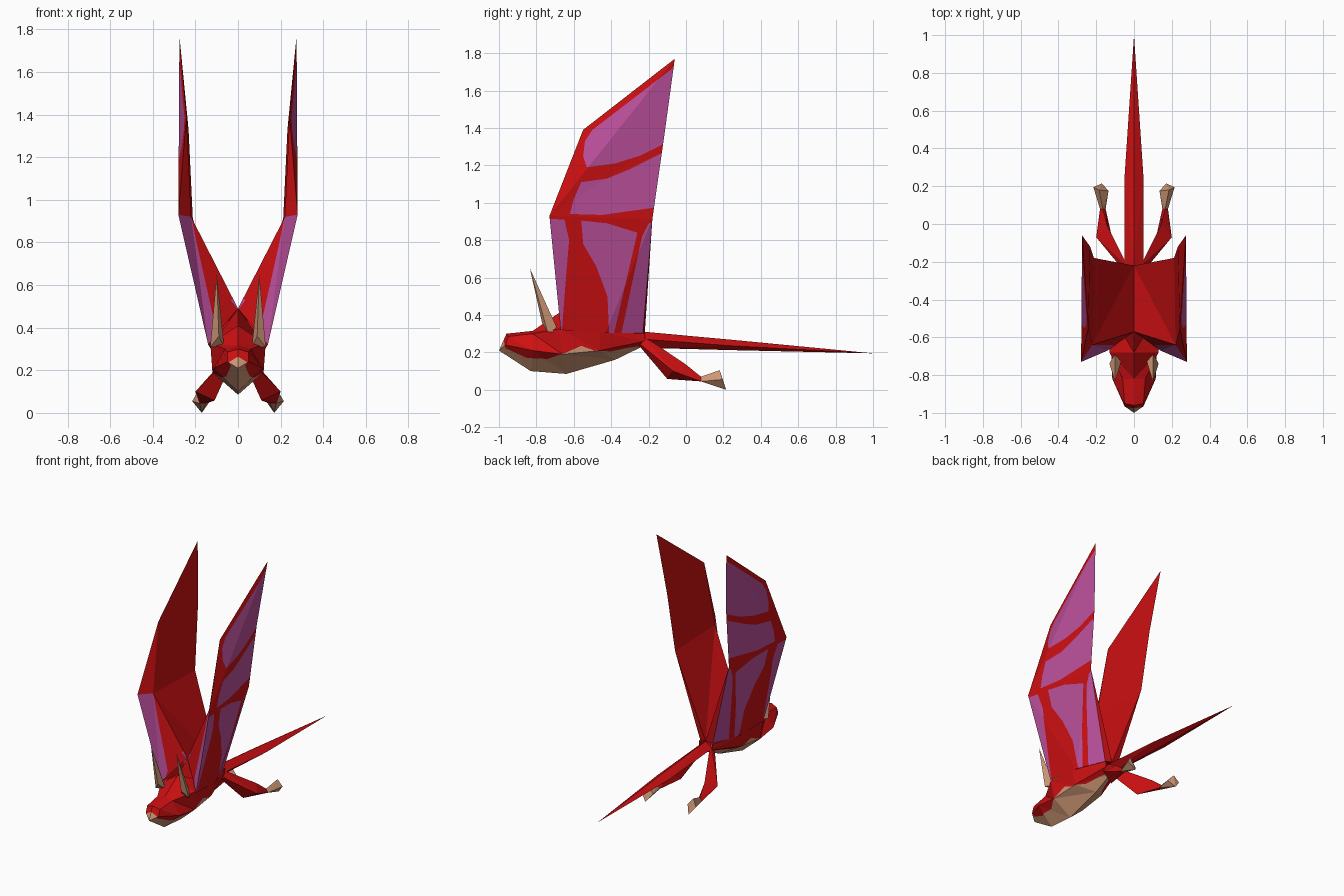
import bpy, bmesh
from mathutils import Vector as V
from mathutils.geometry import delaunay_2d_cdt, barycentric_transform, intersect_point_tri_2d

if "Cube" in bpy.data.objects:
    bpy.data.objects.remove(bpy.data.objects["Cube"])


def material(name, rgb):
    m = bpy.data.materials.new(name)
    m.diffuse_color = (*rgb, 1)
    m.use_nodes = True
    m.node_tree.nodes["Principled BSDF"].inputs["Base Color"].default_value = m.diffuse_color
    return m


RED = material("red scales", (0.61, 0.005, 0.006))
PINK = material("pink membrane", (0.50, 0.08, 0.33))
TAN = material("tan horn and belly", (0.62, 0.31, 0.18))


def finish(bm, name, mats):
    me = bpy.data.meshes.new(name)
    bm.to_mesh(me)
    bm.free()
    for m in mats:
        me.materials.append(m)
    ob = bpy.data.objects.new(name, me)
    bpy.context.collection.objects.link(ob)
    return ob


def inside(p, poly):
    hit = False
    for a, b in zip(poly, poly[1:] + poly[:1]):
        if (a[1] > p.y) != (b[1] > p.y):
            if p.x < a[0] + (p.y - a[1]) * (b[0] - a[0]) / (b[1] - a[1]):
                hit = not hit
    return hit


def skin(bm, tris, axes, hint, paint=()):
    """Add facets to both sides of x = 0, cut along the painted outlines."""
    flat = lambda p: V((p[axes[0]], p[axes[1]]))
    loops = [[flat(p) for p in t] for t in tris] + [[V(p) for p in poly] for poly in paint]
    pts, edges = [], []
    for lp in loops:
        n = len(pts)
        pts += lp
        edges += [(n + i, n + (i + 1) % len(lp)) for i in range(len(lp))]
    out, _, faces = delaunay_2d_cdt(pts, edges, [], 0, 1e-5)[:3]
    for f in faces:
        c = sum((out[i] for i in f), V((0, 0))) / len(f)
        for t in tris:
            t2 = [flat(p) for p in t]
            if not intersect_point_tri_2d(c, *t2):
                continue
            q = [barycentric_transform(out[i].to_3d(), *[p.to_3d() for p in t2],
                                       *[V(p) for p in t]) for i in f]
            if (q[1] - q[0]).cross(q[2] - q[0]).dot(V(hint)) < 0:
                q.reverse()
            mat = int(any(inside(c, poly) for poly in paint))
            bm.faces.new([bm.verts.new(p) for p in q]).material_index = mat
            flip = [bm.verts.new((-p.x, p.y, p.z)) for p in reversed(q)]
            bm.faces.new(flip).material_index = mat
            break


def hull(name, pts, mat):
    bm = bmesh.new()
    for p in pts:
        bm.verts.new(p)
    res = bmesh.ops.convex_hull(bm, input=bm.verts)
    loose = [v for v in bm.verts if not v.link_faces]
    bmesh.ops.delete(bm, geom=loose, context='VERTS')
    bmesh.ops.recalc_face_normals(bm, faces=bm.faces)
    return finish(bm, name, [mat])


def pair(name, pts, mat):
    for s, side in ((1, "right"), (-1, "left")):
        hull(f"{name}_{side}", [(s * x, y, z) for x, y, z in pts], mat)


# Head and body: half rings (top, shoulder, side, keel) from nose to rump
rings = [
    [(0, -0.96, 0.30), (0.05, -0.95, 0.285), (0.05, -0.965, 0.24), (0, -1.0, 0.21)],
    [(0, -0.82, 0.315), (0.06, -0.82, 0.30), (0.115, -0.82, 0.21), (0, -0.83, 0.10)],
    [(0, -0.68, 0.41), (0.13, -0.68, 0.325), (0.12, -0.66, 0.19), (0, -0.64, 0.085)],
    [(0, -0.57, 0.49), (0.13, -0.46, 0.31), (0.11, -0.46, 0.21), (0, -0.38, 0.16)],
    [(0, -0.22, 0.31), (0.05, -0.22, 0.30), (0.05, -0.22, 0.26), (0, -0.24, 0.228)],
]
n0 = rings[0]
tris = [(n0[0], n0[1], n0[2]), (n0[0], n0[2], n0[3])]
for r, s in zip(rings, rings[1:]):
    for i in range(3):
        tris += [(r[i], s[i], s[i + 1]), (r[i], s[i + 1], r[i + 1])]
belly = [(-1.02, 0.26), (-0.975, 0.262), (-0.965, 0.222), (-0.85, 0.17), (-0.74, 0.165),
         (-0.64, 0.20), (-0.56, 0.235), (-0.49, 0.21), (-0.40, 0.205), (-0.31, 0.225),
         (-0.24, 0.235), (-0.24, 0.05), (-1.02, 0.05)]
bm = bmesh.new()
skin(bm, tris, (1, 2), (1, 0, 0), [belly])
bmesh.ops.remove_doubles(bm, verts=bm.verts, dist=1e-4)
finish(bm, "body", [RED, TAN])

# Wings: corner points of the right wing
F, C, U = (0.28, -0.73, 0.93), (0.22, -0.64, 0.92), (0.242, -0.55, 1.39)
T, M, B = (0.275, -0.06, 1.77), (0.232, -0.12, 1.33), (0.212, -0.18, 0.91)
A, D = (0, -0.22, 0.31), (0, -0.57, 0.49)
G, K, H = (0.14, -0.67, 0.32), (0.13, -0.43, 0.305), (0.05, -0.23, 0.305)
cells = [
    [(-0.50, 1.39), (-0.07, 1.72), (-0.05, 1.60), (-0.11, 1.32), (-0.25, 1.25),
     (-0.38, 1.21), (-0.53, 1.19), (-0.55, 1.25), (-0.54, 1.33)],
    [(-0.10, 1.28), (-0.30, 1.18), (-0.42, 1.13), (-0.56, 1.11), (-0.60, 1.02),
     (-0.62, 0.94), (-0.45, 0.935), (-0.16, 0.975)],
    [(-0.56, 0.905), (-0.42, 0.89), (-0.26, 0.84), (-0.39, 0.28), (-0.41, 0.28),
     (-0.42, 0.50), (-0.48, 0.66), (-0.55, 0.78)],
    [(-0.15, 0.90), (-0.20, 0.89), (-0.235, 0.82), (-0.35, 0.28), (-0.15, 0.28)],
    [(-0.75, 0.915), (-0.65, 0.91), (-0.625, 0.80), (-0.64, 0.62), (-0.665, 0.30), (-0.75, 0.30)],
]
front_cells = [[(0.225, 0.95), (0.19, 0.78), (0.105, 0.40), (0.13, 0.28), (0.30, 0.95)],
               [(-0.01, 0.47), (0.035, 0.53), (0.0, 0.55)]]
bm = bmesh.new()
skin(bm, [(F, U, T), (F, T, M), (F, M, B), (F, B, K), (F, K, G), (B, H, K)],
     (1, 2), (1, 0, 0), cells)
skin(bm, [(A, B, C), (A, C, D), (C, B, M), (C, M, U), (U, M, T), (F, C, U)],
     (1, 2), (-1, 0, 0))
skin(bm, [(F, C, G), (C, D, G)], (0, 2), (0, -1, 0), front_cells)
skin(bm, [(A, B, H)], (0, 2), (0, 1, 0))
bmesh.ops.remove_doubles(bm, verts=bm.verts, dist=1e-4)
finish(bm, "wings", [RED, PINK])

# Tail
hull("tail", [(0, -0.22, 0.31), (0.05, -0.22, 0.27), (-0.05, -0.22, 0.27), (0, -0.24, 0.225),
              (0, 0.25, 0.267), (0.05, 0.25, 0.235), (-0.05, 0.25, 0.235), (0, 0.25, 0.212),
              (0, 1.0, 0.195)], RED)

# Horns
pair("horn", [(0.065, -0.72, 0.31), (0.13, -0.74, 0.31), (0.10, -0.68, 0.31),
              (0.09, -0.77, 0.36), (0.10, -0.835, 0.65)], TAN)

# Legs and feet
knee = [(0.20, -0.07, 0.10), (0.11, -0.10, 0.058), (0.145, 0.0, 0.135)]
ankle = [(0.15, 0.08, 0.045), (0.18, 0.08, 0.045), (0.165, 0.08, 0.07)]
pair("thigh", [(0.03, -0.23, 0.29), (0.06, -0.24, 0.24), (0.03, -0.25, 0.235)] + knee, RED)
pair("shin", knee + ankle, RED)
pair("foot", ankle + [(0.135, 0.175, 0.05), (0.215, 0.195, 0.055),
                      (0.185, 0.18, 0.105), (0.17, 0.215, 0.0)], TAN)
